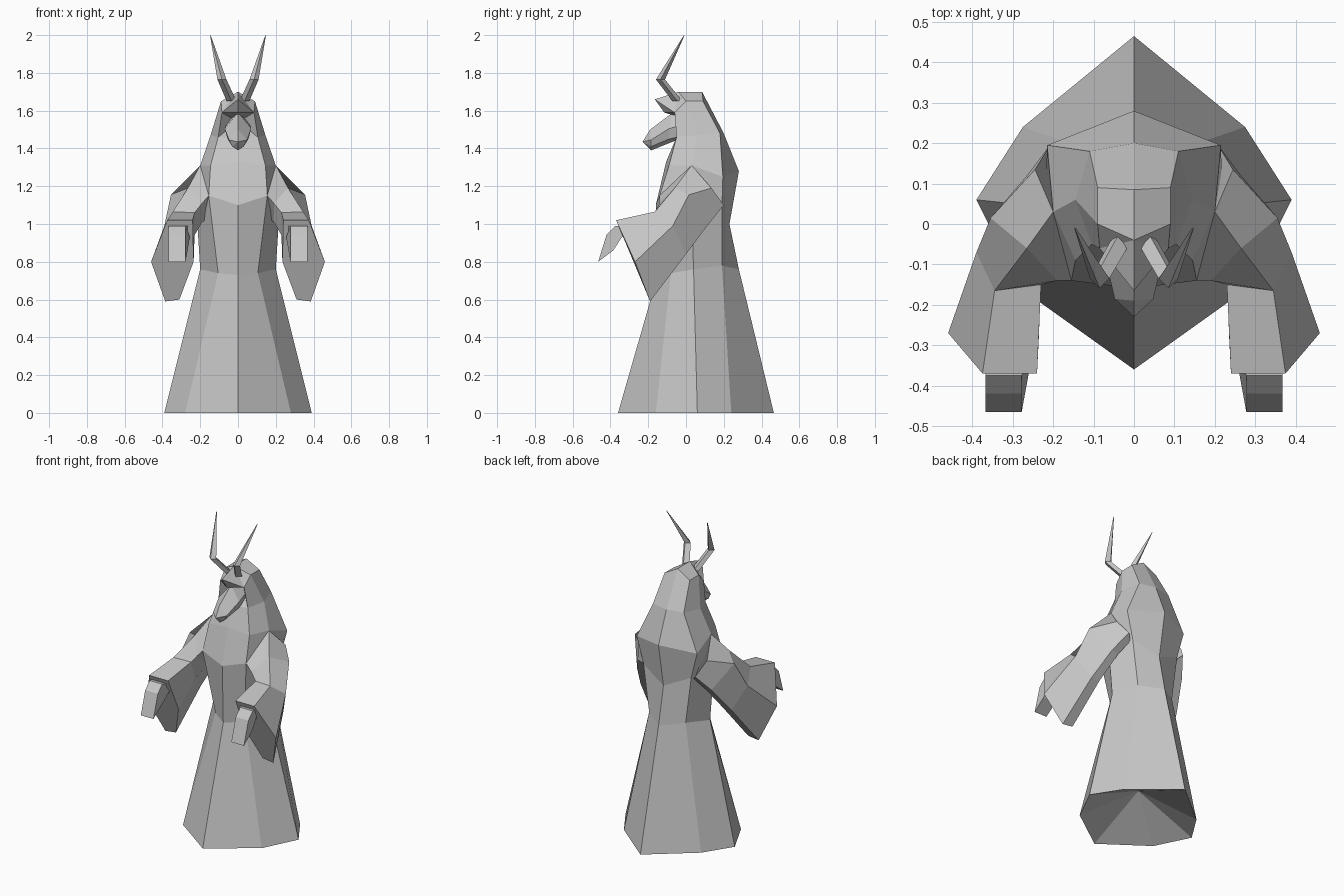
import bpy
import bmesh
from mathutils import Vector

if "Cube" in bpy.data.objects:
    bpy.data.objects.remove(bpy.data.objects["Cube"], do_unlink=True)

# One plain stone colour for the whole figure
stone = bpy.data.materials.new("stone_grey")
stone.use_nodes = True
colour = (0.57, 0.57, 0.57, 1)
stone.diffuse_color = colour
stone.node_tree.nodes["Principled BSDF"].inputs["Base Color"].default_value = colour


def finish(name, bm):
    """Turn a half mesh into a flat shaded object mirrored across x."""
    bmesh.ops.remove_doubles(bm, verts=bm.verts, dist=0.0005)
    bmesh.ops.recalc_face_normals(bm, faces=bm.faces)
    mesh = bpy.data.meshes.new(name)
    bm.to_mesh(mesh)
    bm.free()
    mesh.materials.append(stone)
    obj = bpy.data.objects.new(name, mesh)
    bpy.context.collection.objects.link(obj)
    mirror = obj.modifiers.new("mirror", "MIRROR")
    mirror.use_clip = True
    mirror.merge_threshold = 0.0005
    return obj


def loft(bm, rings, closed=True, caps=()):
    """Skin neighbouring rings; caps lists the ring indices to fill."""
    loops = [[bm.verts.new(p) for p in ring] for ring in rings]
    count = len(loops[0])
    for low, high in zip(loops, loops[1:]):
        for i in range(count if closed else count - 1):
            j = (i + 1) % count
            bm.faces.new((low[i], low[j], high[j], high[i]))
    for index in caps:
        bm.faces.new(loops[index])
    return loops


def fan(bm, rim, point):
    """Close an open half ring with triangles to one point."""
    tip = bm.verts.new(point)
    for a, b in zip(rim, rim[1:]):
        bm.faces.new((a, b, tip))


def diamond(centre, radius):
    """Four-sided horizontal ring for the horns."""
    c = Vector(centre)
    steps = ((radius, 0, 0), (0, radius, 0), (-radius, 0, 0), (0, -radius, 0))
    return [c + Vector(s) for s in steps]


# Robe: half rings from front centre round to back centre
hem = [(0, -.36, 0), (.28, -.16, 0), (.39, .06, 0), (.275, .24, 0), (0, .465, 0)]
waist = [(0, -.15, .73), (.105, -.08, .74), (.2, .04, .76), (.13, .19, .78), (0, .28, .76)]
chest = [(0, -.16, 1.1), (.155, -.14, 1.15), (.22, .03, 1.08), (.17, .19, 1.08), (0, .23, 1)]
shoulders = [(0, -.105, 1.33), (.145, -.09, 1.31), (.2, .03, 1.31),
             (.215, .195, 1.25), (0, .28, 1.28)]
neck = [(0, -.05, 1.45), (.105, -.05, 1.46), (.145, .06, 1.47), (.11, .18, 1.48), (0, .2, 1.48)]
bm = bmesh.new()
rings = loft(bm, [hem, waist, chest, shoulders, neck], closed=False)
throat, lip, side, rear, nape = rings[-1]

# Underside of the skirt, raised to a shallow peak
fan(bm, rings[0], (0, .04, .18))

# Hood with a pointed brow and a hollow opening, grown from the neck ring
temple = bm.verts.new((.085, -.06, 1.59))
brow = bm.verts.new((0, -.165, 1.66))
brow_under = bm.verts.new((0, -.115, 1.59))
crown_side = bm.verts.new((.09, 0, 1.65))
crown_rear = bm.verts.new((.09, .09, 1.65))
crown_back = bm.verts.new((0, .085, 1.7))
crown_front = bm.verts.new((0, -.04, 1.7))
hollow = bm.verts.new((0, .05, 1.54))
for face in ((lip, side, crown_side, temple), (side, rear, crown_rear, crown_side),
             (rear, nape, crown_back, crown_rear),
             (crown_side, crown_rear, crown_back, crown_front),
             (temple, crown_side, crown_front), (temple, crown_front, brow),
             (temple, brow, brow_under), (temple, brow_under, hollow),
             (lip, temple, hollow), (throat, lip, hollow)):
    bm.faces.new(face)
finish("hooded_robe", bm)

# Snout: half rings from top to chin, closed by a nose point
bm = bmesh.new()
muzzle = loft(bm, [
    [(0, 0, 1.6), (.06, 0, 1.53), (.05, 0, 1.47), (0, 0, 1.45)],
    [(0, -.07, 1.59), (.07, -.09, 1.505), (.055, -.09, 1.45), (0, -.06, 1.44)],
    [(0, -.19, 1.5), (.048, -.185, 1.445), (.03, -.185, 1.41), (0, -.185, 1.39)],
], closed=False)[-1]
fan(bm, muzzle, (0, -.23, 1.435))
finish("snout", bm)

# Sleeves: six-sided rings from armpit to the wide hanging cuff
armhole = [(.155, -.14, 1.15), (.2, .03, 1.31), (.245, .135, 1.19),
           (.205, .2, 1.1), (.17, .17, 1.07), (.15, 0, 1.04)]
elbow = [(.19, -.14, 1.11), (.265, -.06, 1.19), (.355, .015, 1.155),
         (.265, .12, 1), (.215, .11, .99), (.19, -.05, 1.01)]
forearm = [(.23, -.15, 1.06), (.345, -.165, 1.065), (.39, -.07, .99),
           (.325, 0, .84), (.265, 0, .84), (.23, -.11, .94)]
cuff = [(.24, -.37, 1.02), (.375, -.37, 1.02), (.46, -.27, .8),
        (.385, -.19, .59), (.31, -.19, .6), (.235, -.27, .8)]
bm = bmesh.new()
loft(bm, [armhole, elbow, forearm, cuff], caps=(0, -1))
finish("sleeves", bm)

# Hands: a bent side profile swept across the width, wider at the wrist
profile = [(-.34, .99), (-.375, .99), (-.42, .945), (-.465, .8), (-.385, .86), (-.34, .93), (-.3, .93)]
inner = [(.278 if y < -.36 else .255, y, z) for y, z in profile]
outer = [(.368, y, z) for y, z in profile]
bm = bmesh.new()
loft(bm, [inner, outer], caps=(0, -1))
finish("hands", bm)

# Horns: out and forward, then sweeping up to a point
bm = bmesh.new()
loft(bm, [diamond((.034, -.045, 1.65), .026),
          diamond((.085, -.135, 1.765), .024),
          diamond((.146, -.01, 1.998), .002)], caps=(0, -1))
finish("horns", bm)
